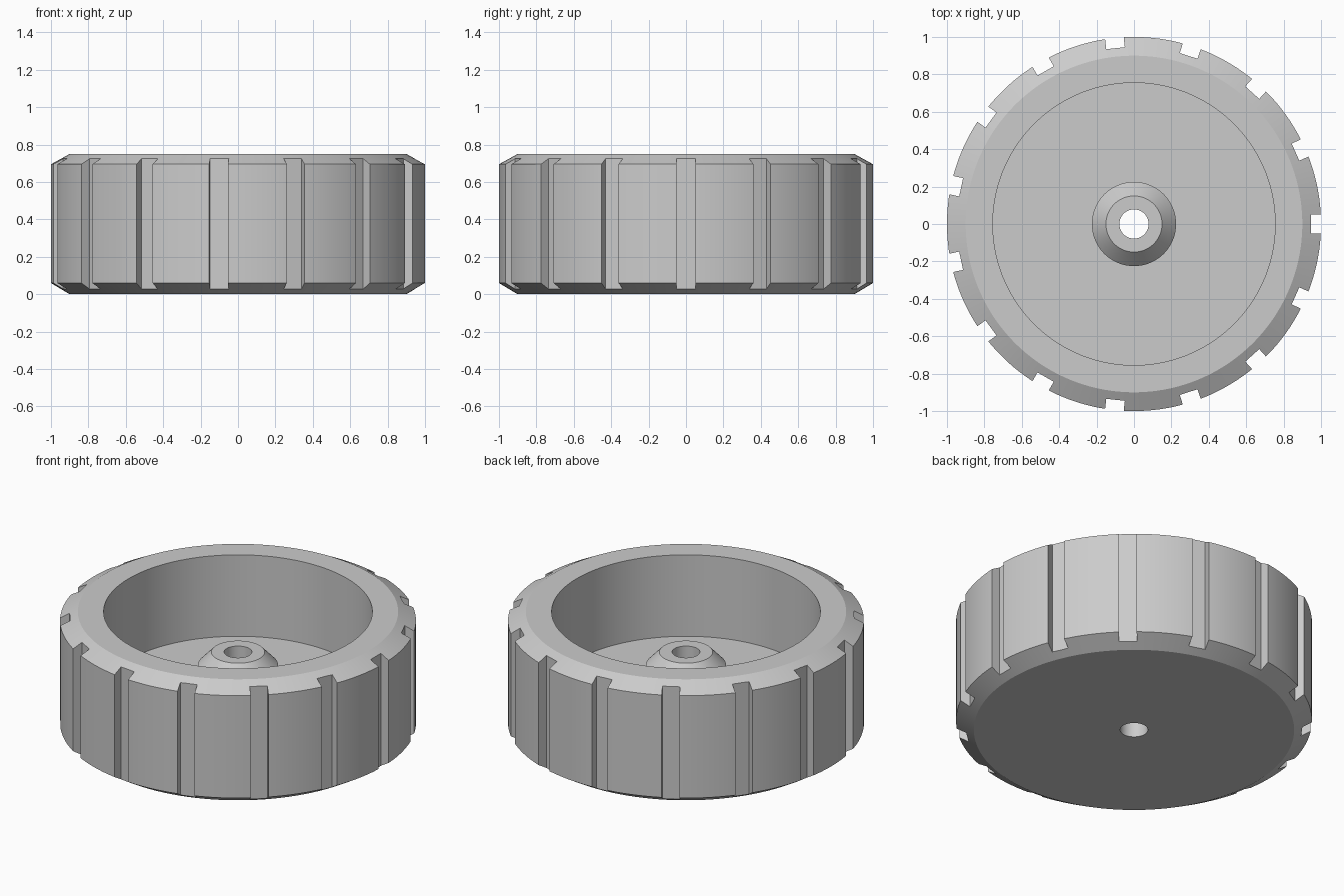
import bpy, bmesh, math
from mathutils import Matrix

if "Cube" in bpy.data.objects:
    bpy.data.objects.remove(bpy.data.objects["Cube"])

SEGMENTS = 180
NOTCHES = 15

grey = bpy.data.materials.new("plain grey")
grey.use_nodes = True
colour = (0.6, 0.6, 0.6, 1)
grey.diffuse_color = colour
grey.node_tree.nodes["Principled BSDF"].inputs["Base Color"].default_value = colour


def add_object(name, bm):
    bmesh.ops.recalc_face_normals(bm, faces=bm.faces)
    mesh = bpy.data.meshes.new(name)
    bm.to_mesh(mesh)
    bm.free()
    obj = bpy.data.objects.new(name, mesh)
    mesh.materials.append(grey)
    bpy.context.collection.objects.link(obj)
    return obj


def lathe(name, profile):
    """Turn a closed (radius, height) profile around the z axis."""
    bm = bmesh.new()
    rings = []
    for i in range(SEGMENTS):
        a = 2 * math.pi * i / SEGMENTS
        rings.append([bm.verts.new((r * math.cos(a), r * math.sin(a), z)) for r, z in profile])
    n = len(profile)
    for i in range(SEGMENTS):
        a, b = rings[i], rings[(i + 1) % SEGMENTS]
        for j in range(n):
            k = (j + 1) % n
            bm.faces.new((a[j], b[j], b[k], a[k]))
    return add_object(name, bm)


# Wheel body: closed back, chamfered tread, deep cup and central hub with bore
wheel = lathe("wheel", [
    (0.078, 0), (0.9, 0), (1, 0.06), (1, 0.695), (0.9, 0.75), (0.755, 0.75),
    (0.755, 0.245), (0.225, 0.245), (0.225, 0.42), (0.15, 0.5), (0.078, 0.5)])

# Tread grooves: one box per groove, all in one cutter
bm = bmesh.new()
for i in range(NOTCHES):
    place = (Matrix.Rotation(2 * math.pi * i / NOTCHES, 4, 'Z')
             @ Matrix.Translation((1.045, 0, 0.375))
             @ Matrix.Diagonal((0.2, 0.1, 1, 1)))
    bmesh.ops.create_cube(bm, size=1, matrix=place)
cutter = add_object("groove_cutter", bm)
cutter.hide_render = True

# Cut the grooves, apply, then drop the cutter
cut = wheel.modifiers.new("grooves", 'BOOLEAN')
cut.operation = 'DIFFERENCE'
cut.solver = 'EXACT'
cut.object = cutter
bpy.ops.object.select_all(action='DESELECT')
wheel.select_set(True)
bpy.context.view_layer.objects.active = wheel
bpy.ops.object.modifier_apply(modifier=cut.name)
bpy.data.objects.remove(cutter)

bpy.ops.object.shade_smooth_by_angle(angle=math.radians(25))
